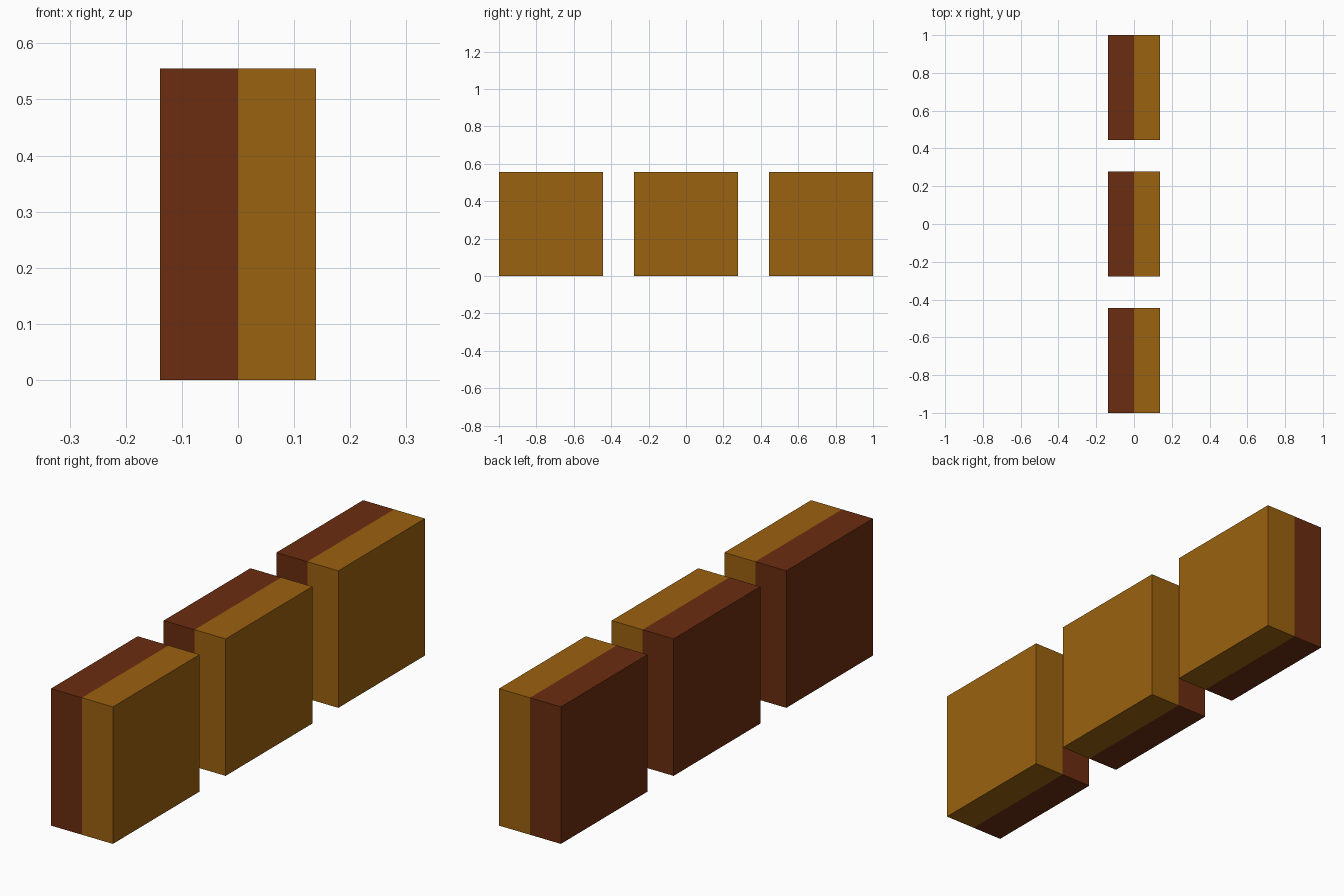
import bpy
import bmesh
from mathutils import Matrix

if "Cube" in bpy.data.objects:
    bpy.data.objects.remove(bpy.data.objects["Cube"])

UNIT = 2 / 3.6            # block height and length
THICK = UNIT / 2          # block thickness
PITCH = 1 - UNIT / 2      # spacing between block centres


def material(name, rgb):
    m = bpy.data.materials.new(name)
    m.diffuse_color = (*rgb, 1)
    m.use_nodes = True
    m.node_tree.nodes["Principled BSDF"].inputs["Base Color"].default_value = m.diffuse_color
    return m


brown = material("dark_brown", (0.147, 0.026, 0.005))
amber = material("amber", (0.33, 0.122, 0.005))


def block(name, y):
    # Box cut down the middle: brown on the left half, amber on the right
    bm = bmesh.new()
    bmesh.ops.create_cube(bm, size=1, matrix=Matrix.Diagonal((THICK, UNIT, UNIT, 1)))
    bmesh.ops.bisect_plane(bm, geom=bm.verts[:] + bm.edges[:] + bm.faces[:],
                           plane_co=(0, 0, 0), plane_no=(1, 0, 0))
    for f in bm.faces:
        f.material_index = 1 if f.calc_center_median().x > 0 else 0
    mesh = bpy.data.meshes.new(name)
    bm.to_mesh(mesh)
    bm.free()
    mesh.materials.append(brown)
    mesh.materials.append(amber)
    obj = bpy.data.objects.new(name, mesh)
    obj.location = (0, y, UNIT / 2)
    bpy.context.collection.objects.link(obj)


# Row of three blocks
for name, i in (("front_block", -1), ("middle_block", 0), ("back_block", 1)):
    block(name, i * PITCH)
